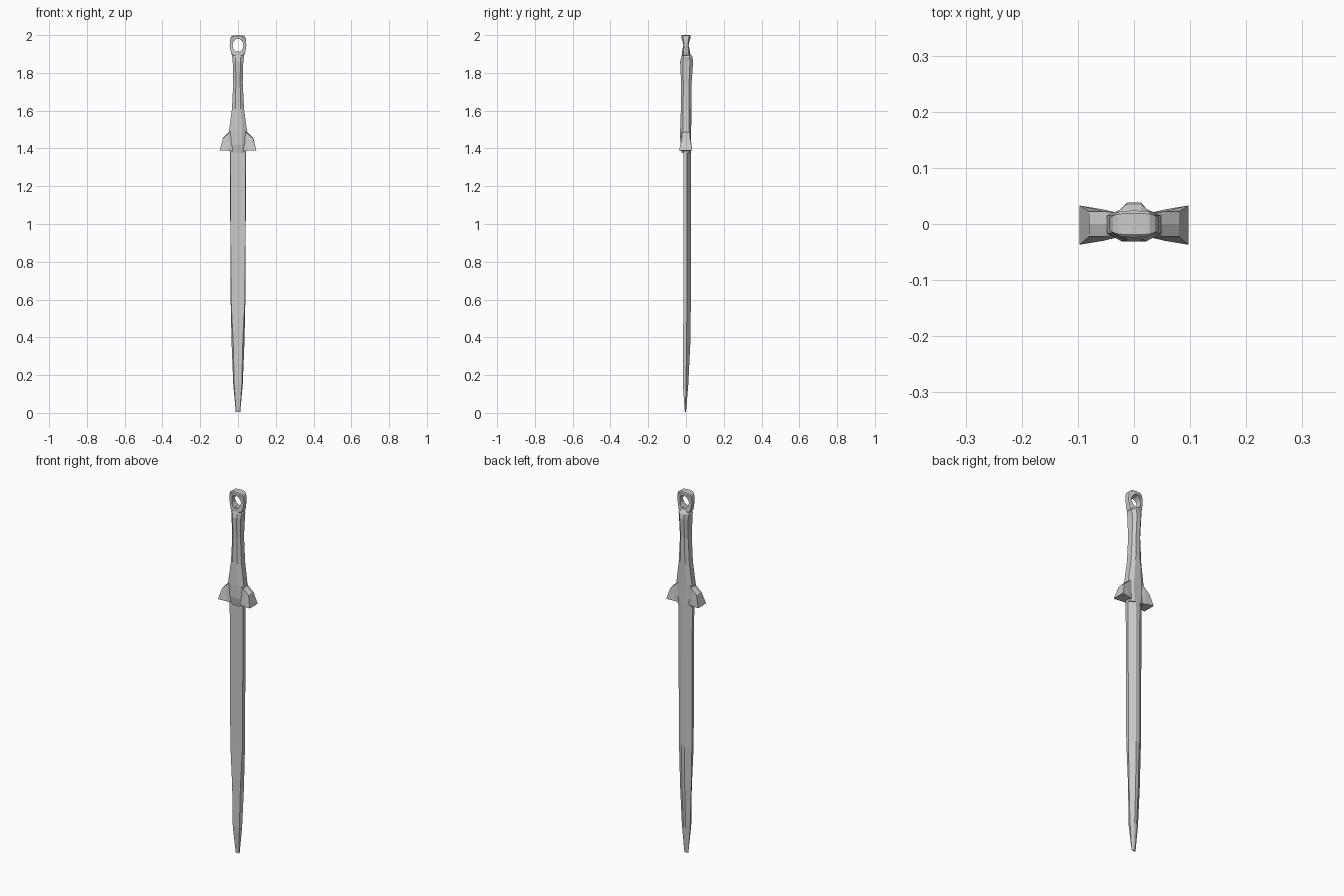
import bpy, bmesh, math

if "Cube" in bpy.data.objects:
    bpy.data.objects.remove(bpy.data.objects["Cube"])


def make(name, rings, caps=True, closed=False):
    """Skin a list of equal-length point rings into a flat-shaded object."""
    bm = bmesh.new()
    vs = [[bm.verts.new(p) for p in r] for r in rings]
    n = len(rings[0])
    for i in range(len(vs) if closed else len(vs) - 1):
        a, b = vs[i], vs[(i + 1) % len(vs)]
        for j in range(n):
            k = (j + 1) % n
            bm.faces.new((a[j], a[k], b[k], b[j]))
    if caps and not closed:
        bm.faces.new(vs[0])
        bm.faces.new(vs[-1])
    bmesh.ops.recalc_face_normals(bm, faces=bm.faces)
    me = bpy.data.meshes.new(name)
    bm.to_mesh(me)
    bm.free()
    ob = bpy.data.objects.new(name, me)
    bpy.context.collection.objects.link(ob)
    return ob


def mirrored(half, z):
    """Close a right-hand (x, y) half section across x = 0."""
    pts = half + [(-x, y) for x, y in reversed(half)]
    return [(x, y, z) for x, y in pts]


# Blade: z, half width, front flat half width, front y, edge y, back y
blade = [(0.005, 0.012, 0.010, -0.006, -0.003, 0.000),
         (0.15, 0.025, 0.020, -0.017, 0.000, 0.012),
         (0.37, 0.034, 0.025, -0.015, 0.003, 0.023),
         (0.60, 0.039, 0.037, -0.014, 0.005, 0.026),
         (1.42, 0.043, 0.041, -0.014, 0.006, 0.027)]
make("blade", [mirrored([(f, yf), (w, ye), (0.25 * w, yb)], z)
               for z, w, f, yf, ye, yb in blade])

# Grip: z, half width, front y, back y, with an eight-sided section
grip = [(1.375, 0.042, -0.022, 0.027), (1.42, 0.047, -0.030, 0.027),
        (1.49, 0.048, -0.031, 0.027), (1.61, 0.032, -0.027, 0.030),
        (1.75, 0.025, -0.026, 0.030), (1.86, 0.028, -0.031, 0.038),
        (1.885, 0.032, -0.025, 0.034), (1.913, 0.020, -0.014, 0.015)]
make("grip", [mirrored([(0.45 * w, a), (w, 0.55 * a), (w, 0.55 * b), (0.45 * w, b)], z)
              for z, w, a, b in grip])

# Flared guard arms with a ridge along the top
for side, s in (("right", 1), ("left", -1)):
    # (bottom x, z, half depth), (top x, z, half depth), ridge rise
    stations = [((0.030, 1.385, 0.022), (0.030, 1.50, 0.020), 0.006),
                ((0.055, 1.388, 0.028), (0.052, 1.477, 0.022), 0.006),
                ((0.097, 1.390, 0.035), (0.080, 1.452, 0.022), 0.005)]
    rings = []
    for (bx, bz, bd), (tx, tz, td), r in stations:
        rings.append([(s * bx, -bd - 0.002, bz), (s * tx, -td, tz), (s * tx, 0, tz + r),
                      (s * tx, td, tz), (s * bx, bd - 0.002, bz)])
    make("guard_" + side, rings)

# Pommel ring: rounded square outside, oval hole inside
rings = []
N = 16
for i in range(N):
    t = 2 * math.pi * i / N
    c, q = math.cos(t), math.sin(t)
    ox = math.copysign(abs(c) ** 0.5, c) * (0.044 if q > -0.3 else 0.039)
    oz = 1.943 + math.copysign(abs(q) ** 0.5, q) * 0.057
    ix, iz = 0.028 * c, 1.945 + 0.036 * q
    d = 0.014 + 0.010 * max(0, q) ** 2 + 0.008 * max(0, -q)
    rings.append([(ox, -d * 0.8, oz), (ox * 0.9, -d, 1.943 + (oz - 1.943) * 0.92), (ix, -d, iz),
                  (ix, d, iz), (ox * 0.9, d, 1.943 + (oz - 1.943) * 0.92), (ox, d * 0.8, oz)])
make("pommel_ring", rings, closed=True)
